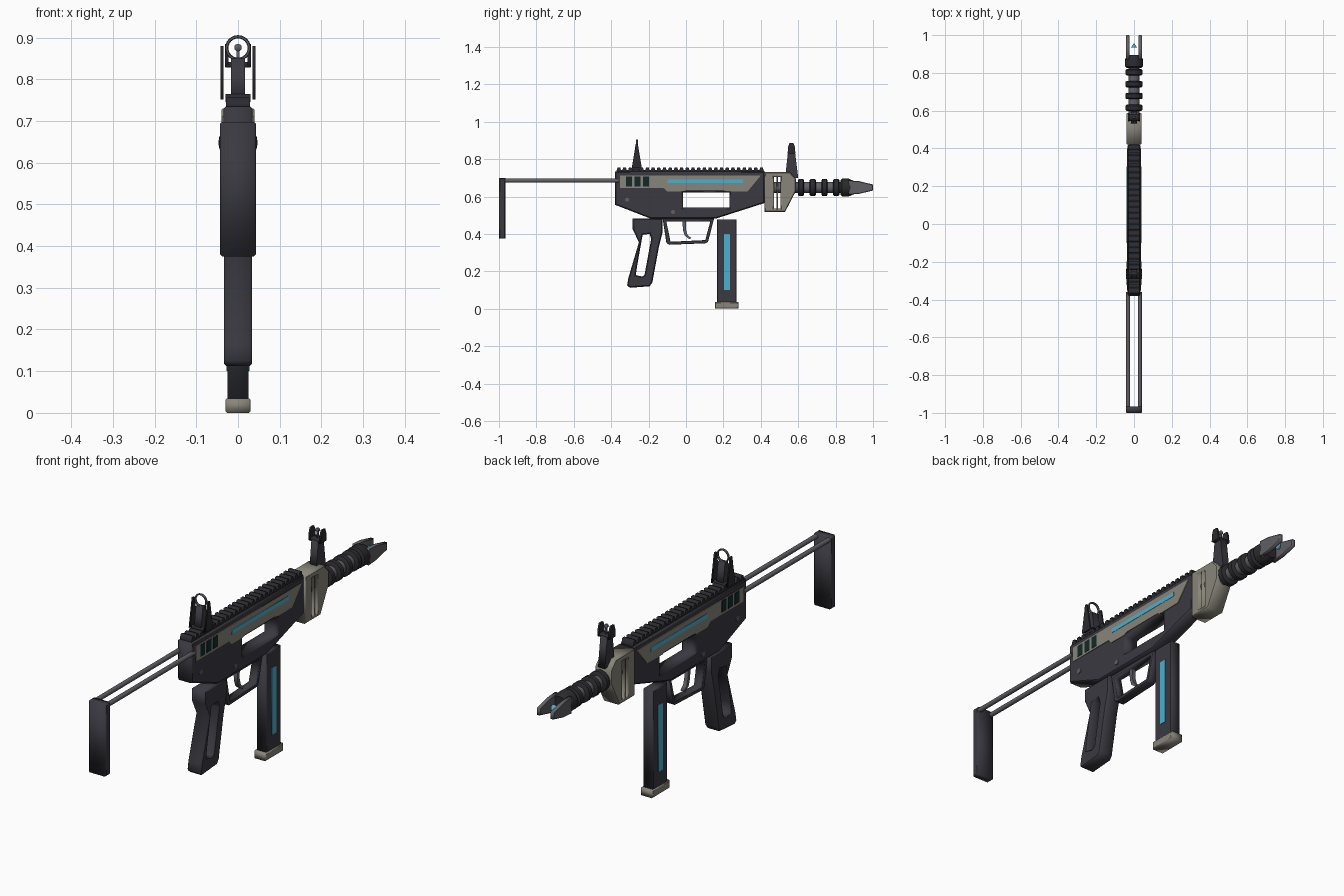
import bpy, bmesh, math
from mathutils import Matrix

if "Cube" in bpy.data.objects:
    bpy.data.objects.remove(bpy.data.objects["Cube"])


def material(name, r, g, b):
    m = bpy.data.materials.new(name)
    m.diffuse_color = (r, g, b, 1)
    m.use_nodes = True
    m.node_tree.nodes["Principled BSDF"].inputs["Base Color"].default_value = m.diffuse_color
    return m


BODY = material("charcoal", 0.043, 0.041, 0.052)
BLACK = material("near_black", 0.024, 0.024, 0.029)
TAN = material("warm_grey", 0.25, 0.235, 0.195)
STEEL = material("steel_grey", 0.115, 0.115, 0.13)
CYAN = material("cyan", 0.075, 0.43, 0.62)
TEAL = material("dark_teal", 0.006, 0.022, 0.022)


def add(name, bm, mat, smooth=False):
    bmesh.ops.remove_doubles(bm, verts=bm.verts, dist=1e-5)
    bmesh.ops.recalc_face_normals(bm, faces=bm.faces)
    me = bpy.data.meshes.new(name)
    bm.to_mesh(me)
    bm.free()
    me.materials.clear()
    me.materials.append(mat)
    for p in me.polygons:
        p.material_index = 0
    ob = bpy.data.objects.new(name, me)
    bpy.context.collection.objects.link(ob)
    if smooth:
        bpy.ops.object.select_all(action='DESELECT')
        ob.select_set(True)
        bpy.context.view_layer.objects.active = ob
        bpy.ops.object.shade_smooth_by_angle(angle=math.radians(40))
    return ob


def plate(name, loops, half, mat, x=0.0, bevel=0.0):
    """Side profile (y, z) with optional hole loops, extruded along x."""
    cu = bpy.data.curves.new(name + "_outline", 'CURVE')
    cu.dimensions = '2D'
    cu.fill_mode = 'BOTH'
    cu.extrude = half - bevel
    cu.bevel_depth = bevel
    cu.bevel_resolution = 0
    cu.offset = -bevel
    for pts in loops:
        s = cu.splines.new('POLY')
        s.points.add(len(pts) - 1)
        for p, (y, z) in zip(s.points, pts):
            p.co = (y, z, 0, 1)
        s.use_cyclic_u = True
    tmp = bpy.data.objects.new("outline_helper", cu)
    bpy.context.collection.objects.link(tmp)
    dg = bpy.context.evaluated_depsgraph_get()
    me = bpy.data.meshes.new_from_object(tmp.evaluated_get(dg))
    bm = bmesh.new()
    bm.from_mesh(me)
    bpy.data.objects.remove(tmp)
    bpy.data.curves.remove(cu)
    bpy.data.meshes.remove(me)
    # local x, y, z -> world y, z, x
    bm.transform(Matrix(((0, 0, 1, x), (1, 0, 0, 0), (0, 1, 0, 0), (0, 0, 0, 1))))
    return add(name, bm, mat)


def rect(y0, y1, z0, z1):
    return [(y0, z0), (y1, z0), (y1, z1), (y0, z1)]


def lathe(name, profile, mat, x=0.0, z=0.0, n=24):
    """Spin (y, radius) profile around a line parallel to y."""
    bm = bmesh.new()
    rings = [[bm.verts.new((x + r * math.cos(2 * math.pi * i / n), y,
                            z + r * math.sin(2 * math.pi * i / n))) for i in range(n)]
             for y, r in profile]
    for a, b in zip(rings, rings[1:]):
        for i in range(n):
            bm.faces.new((a[i], a[(i + 1) % n], b[(i + 1) % n], b[i]))
    bm.faces.new(rings[0])
    bm.faces.new(rings[-1])
    return add(name, bm, mat, True)


SIDES = (("right", 1), ("left", -1))
AXIS = 0.648

# Receiver with ejection window
plate("receiver", [[(-0.38, 0.735), (0.42, 0.735), (0.42, 0.565), (0.16, 0.482),
                    (-0.19, 0.482), (-0.38, 0.556)],
                   rect(-0.017, 0.232, 0.54, 0.622)], 0.035, BODY, bevel=0.006)

# Toothed top rail
teeth = [(-0.375, 0.725)]
pitch = 0.0305
for i in range(26):
    y = -0.37 + i * pitch
    teeth += [(y, 0.742), (y + 0.004, 0.756), (y + 0.018, 0.756), (y + 0.022, 0.742)]
teeth += [(0.425, 0.725)]
plate("top_rail", [teeth], 0.029, BLACK)

# Side panels, light strips, vents and pins
for side, s in SIDES:
    plate(side + "_side_panel", [[(-0.352, 0.712), (0.40, 0.712), (0.33, 0.628), (0.22, 0.626),
                                  (0.20, 0.634), (0.0, 0.634), (-0.02, 0.626), (-0.10, 0.626),
                                  (-0.12, 0.645), (-0.352, 0.645)]], 0.003, TAN, s * 0.035)
    plate(side + "_light_strip", [rect(-0.10, 0.305, 0.671, 0.69)], 0.002, CYAN, s * 0.0375)
    for i in range(3):
        y = -0.322 + i * 0.046
        plate(f"{side}_vent_{i}", [rect(y, y + 0.032, 0.654, 0.706)], 0.002, TEAL, s * 0.0375)
    for i, (y, z) in enumerate(((-0.315, 0.583), (-0.07, 0.517))):
        ring = [(y + 0.011 * math.cos(a * math.pi / 6), z + 0.011 * math.sin(a * math.pi / 6))
                for a in range(12)]
        plate(f"{side}_pin_{i}", [ring], 0.002, STEEL, s * 0.036)

# Slotted front handguard
plate("handguard", [[(0.42, 0.73), (0.555, 0.73), (0.588, 0.695), (0.588, 0.63),
                     (0.53, 0.518), (0.42, 0.518)],
                    rect(0.47, 0.483, 0.535, 0.705), rect(0.493, 0.506, 0.535, 0.705)],
      0.04, TAN, bevel=0.004)

# Barrel, cooling rings and muzzle
lathe("barrel", [(0.40, 0.03), (0.85, 0.03)], STEEL, z=AXIS)
for i in range(4):
    y = 0.615 + i * 0.0627
    lathe(f"cooling_ring_{i}", [(y - 0.017, 0.038), (y - 0.011, 0.046),
                                (y + 0.011, 0.046), (y + 0.017, 0.038)], BLACK, z=AXIS)
lathe("muzzle_collar", [(0.825, 0.036), (0.833, 0.047), (0.872, 0.047), (0.895, 0.036)],
      BLACK, z=AXIS)
for side, s in SIDES:
    plate(side + "_muzzle_prong", [[(0.87, 0.61), (0.925, 0.614), (1.0, 0.632),
                                    (1.0, 0.664), (0.925, 0.682), (0.87, 0.686)]],
          0.009, STEEL, s * 0.034, 0.003)
lathe("emitter_tip", [(0.935, 0.016), (0.957, 0.001)], CYAN, z=AXIS, n=12)

# Pistol grip with cut-out
plate("grip", [[(-0.285, 0.482), (-0.125, 0.482), (-0.125, 0.41), (-0.145, 0.33),
                (-0.18, 0.14), (-0.195, 0.12), (-0.30, 0.112), (-0.315, 0.125), (-0.308, 0.165),
                (-0.252, 0.355), (-0.285, 0.425)],
               [(-0.232, 0.395), (-0.195, 0.40), (-0.186, 0.375), (-0.222, 0.18),
                (-0.235, 0.172), (-0.268, 0.18), (-0.262, 0.225)]], 0.034, BODY, bevel=0.006)

# Trigger guard and trigger
plate("trigger_guard", [[(-0.125, 0.482), (0.15, 0.482), (0.118, 0.358), (0.105, 0.35),
                         (-0.09, 0.342), (-0.105, 0.352)],
                        [(-0.105, 0.467), (0.13, 0.467), (0.103, 0.367), (-0.083, 0.358)]],
      0.02, BODY, bevel=0.002)
plate("trigger", [[(-0.02, 0.475), (0.0, 0.475), (-0.001, 0.425), (0.008, 0.395), (0.028, 0.378),
                   (0.018, 0.372), (-0.006, 0.39), (-0.016, 0.42)]], 0.009, STEEL)

# Magazine
plate("magazine", [rect(0.165, 0.27, 0.03, 0.477)], 0.025, BODY, bevel=0.004)
plate("magazine_base", [rect(0.155, 0.28, 0.0, 0.035)], 0.03, TAN, bevel=0.004)
for side, s in SIDES:
    plate(side + "_magazine_strip", [rect(0.202, 0.234, 0.10, 0.40)], 0.002, CYAN, s * 0.025)

# Folding stock
plate("butt_plate", [rect(-1.0, -0.966, 0.375, 0.698)], 0.043, BODY, bevel=0.005)
for side, s in SIDES:
    lathe(side + "_stock_rod", [(-0.98, 0.0105), (-0.36, 0.0105)], STEEL, s * 0.031, 0.685, 12)

# Rear sight: post, side wings and aperture ring
plate("rear_sight_post", [[(-0.29, 0.74), (-0.236, 0.74), (-0.252, 0.85), (-0.274, 0.85)]],
      0.017, BODY)
plate("rear_sight_foot", [rect(-0.288, -0.238, 0.745, 0.765)], 0.03, BLACK)
for side, s in SIDES:
    plate(side + "_rear_sight_wing", [[(-0.29, 0.752), (-0.236, 0.752), (-0.254, 0.86),
                                       (-0.258, 0.88), (-0.27, 0.88), (-0.272, 0.86)]],
          0.0035, BLACK, s * 0.0385)
bm = bmesh.new()
N, M = 24, 6
grid = []
for i in range(N):
    a = 2 * math.pi * i / N
    row = []
    for j in range(M):
        b = 2 * math.pi * j / M
        r = 0.027 + 0.004 * math.cos(b)
        row.append(bm.verts.new((r * math.cos(a), -0.263 + 0.006 * math.sin(b),
                                 0.875 + r * math.sin(a))))
    grid.append(row)
for i in range(N):
    for j in range(M):
        k, m = (i + 1) % N, (j + 1) % M
        bm.faces.new((grid[i][j], grid[k][j], grid[k][m], grid[i][m]))
add("rear_sight_ring", bm, STEEL, True)

# Front sight: tower, ears and bead post
plate("front_sight_tower", [[(0.53, 0.70), (0.6, 0.70), (0.583, 0.835), (0.545, 0.835)]],
      0.017, BODY)
plate("front_sight_bridge", [rect(0.546, 0.582, 0.828, 0.842)], 0.03, BLACK)
for side, s in SIDES:
    plate(side + "_front_sight_ear", [[(0.543, 0.83), (0.585, 0.83), (0.582, 0.865), (0.575, 0.885),
                                       (0.553, 0.885), (0.546, 0.865)]], 0.004, BLACK, s * 0.027)
plate("front_sight_post", [rect(0.56, 0.57, 0.835, 0.875)], 0.003, STEEL)
lathe("front_sight_bead", [(0.557, 0.005), (0.56, 0.009), (0.57, 0.009), (0.573, 0.005)],
      STEEL, z=0.876, n=12)
